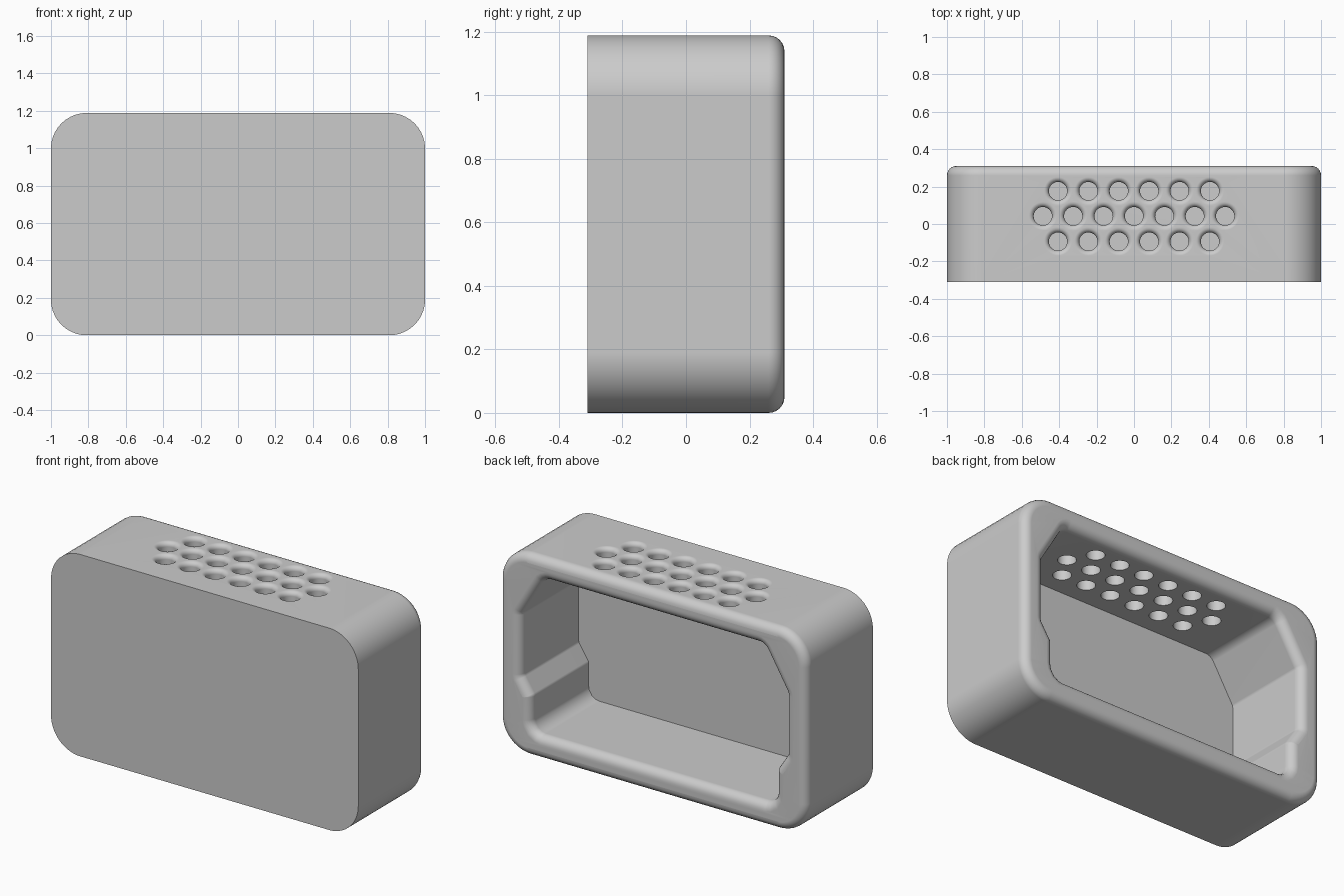
import bpy, bmesh, math
from mathutils import Vector

cube = bpy.data.objects.get("Cube")
if cube:
    bpy.data.objects.remove(cube, do_unlink=True)

grey = bpy.data.materials.new("light grey")
grey.use_nodes = True
colour = (0.6, 0.6, 0.6, 1)
grey.diffuse_color = colour
grey.node_tree.nodes["Principled BSDF"].inputs["Base Color"].default_value = colour

FRONT, BACK, HEIGHT, EDGE = -0.31, 0.31, 1.188, 0.05
CAVITY_FRONT, CEILING = -0.235, 1.062
HOLE, FLARE = 0.049, 0.026
arc = [math.radians(90) * k / 6 for k in range(7)]
bm = bmesh.new()


def rounded(corners, steps):
    """Round each (x, z, radius) corner of an anticlockwise outline."""
    out = []
    for i, (x, z, r) in enumerate(corners):
        p = Vector((x, z))
        a = (Vector(corners[i - 1][:2]) - p).normalized()
        b = (Vector(corners[(i + 1) % len(corners)][:2]) - p).normalized()
        half = a.angle(b) / 2
        centre = p + (a + b).normalized() * r / math.sin(half)
        start = p + a * r / math.tan(half) - centre
        end = p + b * r / math.tan(half) - centre
        for k in range(steps + 1):
            out.append(centre + start.lerp(end, k / steps).normalized() * r)
    return out


def offset(outline, d):
    """Move an outline outwards by d with mitred corners."""
    out = []
    for i, p in enumerate(outline):
        a = (p - outline[i - 1]).normalized()
        b = (outline[(i + 1) % len(outline)] - p).normalized()
        na, nb = Vector((a.y, -a.x)), Vector((b.y, -b.x))
        out.append(p + (na + nb) * d / (1 + na.dot(nb)))
    return out


def tube(layers):
    """Join equal rings of points into an open tube; return its rings."""
    rings = [[bm.verts.new(p) for p in layer] for layer in layers]
    for lower, upper in zip(rings, rings[1:]):
        for i in range(len(lower)):
            bm.faces.new((lower[i - 1], lower[i], upper[i], upper[i - 1]))
    return rings


def along_y(outline, levels):
    return [[(p.x, y, p.y) for p in offset(outline, d)] for y, d in levels]


def ring_edges(ring):
    return [bm.edges.get((ring[i - 1], ring[i])) for i in range(len(ring))]


def fill(edges, normal):
    """Fill a flat region, leaving the inner loops open."""
    bmesh.ops.triangle_fill(bm, edges=edges, normal=normal)


# Outer walls with a rounded back rim, and the flat front
R = 0.19
outline = rounded([(-1, 0, R), (1, 0, R), (1, HEIGHT, R), (-1, HEIGHT, R)], 12)
outer = tube(along_y(outline, [(FRONT, 0)] + [
    (BACK - EDGE + EDGE * math.sin(t), EDGE * (math.cos(t) - 1)) for t in arc]))
bm.faces.new(outer[0])

# Cavity walls, stepped at the bottom and sloped at the top
right = [(0.798, 0.138, 0.07), (0.798, 0.35, 0.03), (0.863, 0.45, 0.03),
         (0.863, 0.815, 0.03), (0.715, CEILING, 0.06)]
outline = rounded(right + [(-x, z, r) for x, z, r in reversed(right)], 4)
inner = tube(along_y(outline, [(CAVITY_FRONT, 0)] + [
    (BACK - EDGE + EDGE * math.sin(t), EDGE * (1 - math.cos(t))) for t in arc]))
bm.faces.new(inner[0])

# Flat back rim
fill(ring_edges(outer[-1]) + ring_edges(inner[-1]), (0, 1, 0))

# Remove the large top and ceiling faces, keeping their borders
bm.normal_update()
borders = {}
for face in list(bm.faces):
    middle = face.calc_center_median()
    if abs(face.normal.z) > 0.99 and middle.z > 1 and face.calc_area() > 0.4:
        borders["top" if middle.z > 1.1 else "ceiling"] = list(face.edges)
        bmesh.ops.delete(bm, geom=[face], context="FACES_ONLY")

# Flared round holes joining the top to the ceiling
levels = [(CEILING, HOLE)] + [
    (HEIGHT - FLARE + FLARE * math.sin(t), HOLE + FLARE * (1 - math.cos(t)))
    for t in arc]
circle = [(math.cos(k * math.tau / 32), math.sin(k * math.tau / 32))
          for k in range(32)]
for y, count in ((0.176, 6), (0.042, 7), (-0.094, 6)):
    for i in range(count):
        x = (i - (count - 1) / 2) * 0.1625
        hole = tube([[(x + r * c, y + r * s, z) for c, s in circle]
                     for z, r in levels])
        borders["ceiling"] += ring_edges(hole[0])
        borders["top"] += ring_edges(hole[-1])
for edges in borders.values():
    fill(edges, (0, 0, 1))

# Finish the case
bmesh.ops.recalc_face_normals(bm, faces=bm.faces)
mesh = bpy.data.meshes.new("case")
bm.to_mesh(mesh)
bm.free()
mesh.materials.append(grey)
mesh.shade_smooth()
mesh.set_sharp_from_angle(angle=math.radians(35))
case = bpy.data.objects.new("case", mesh)
bpy.context.collection.objects.link(case)
case.modifiers.new("even_shading", "WEIGHTED_NORMAL").keep_sharp = True
